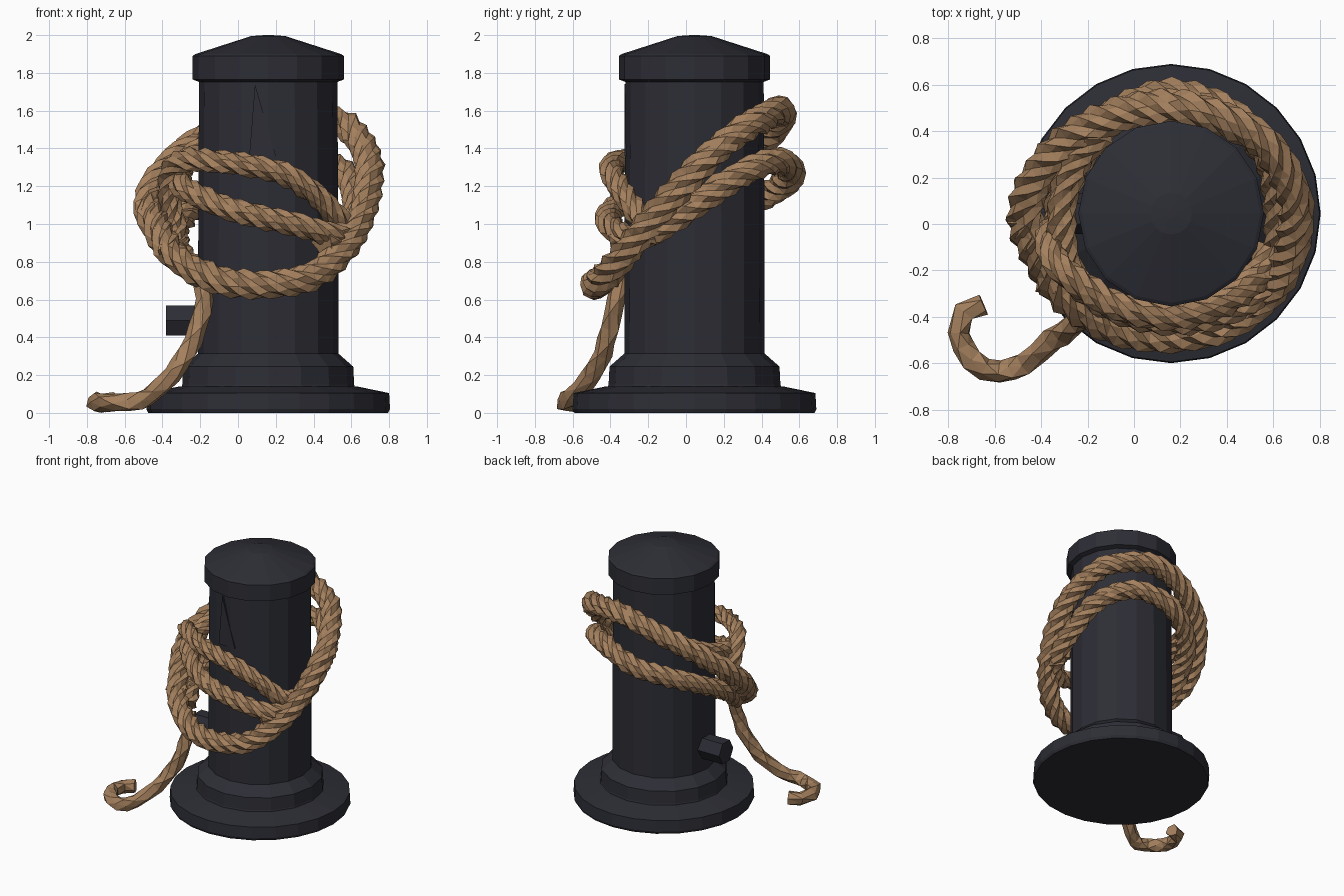
import bpy, bmesh, math, random
from mathutils import Vector, Quaternion

random.seed(4)
if "Cube" in bpy.data.objects:
    bpy.data.objects.remove(bpy.data.objects["Cube"])

CX, CY = 0.16, 0.045  # axis of the post


def material(name, rgb):
    m = bpy.data.materials.new(name)
    m.use_nodes = True
    colour = (*rgb, 1)
    m.diffuse_color = colour
    m.node_tree.nodes["Principled BSDF"].inputs["Base Color"].default_value = colour
    return m


IRON = material("dark iron", (0.026, 0.027, 0.036))
HEMP = material("tan rope", (0.37, 0.215, 0.11))


def add_object(name, bm, mat):
    bmesh.ops.recalc_face_normals(bm, faces=bm.faces[:])
    me = bpy.data.meshes.new(name)
    bm.to_mesh(me)
    bm.free()
    me.materials.append(mat)
    ob = bpy.data.objects.new(name, me)
    bpy.context.collection.objects.link(ob)


def skin(bm, rings):
    """Join equal rings of points into a capped tube."""
    loops = [[bm.verts.new(p) for p in ring] for ring in rings]
    n = len(loops[0])
    for a, b in zip(loops, loops[1:]):
        for i in range(n):
            j = (i + 1) % n
            bm.faces.new((a[i], a[j], b[j], b[i]))
    bm.faces.new(loops[0][::-1])
    bm.faces.new(loops[-1])


def lathe(name, profile, sides):
    """Solid of revolution about the post axis from (radius, height) pairs."""
    bm = bmesh.new()
    skin(bm, [[(CX + r * math.cos(math.tau * i / sides),
                CY + r * math.sin(math.tau * i / sides), z)
               for i in range(sides)] for r, z in profile])
    add_object(name, bm, IRON)


def polar(points):
    return [Vector((CX + r * math.cos(math.radians(a)),
                    CY + r * math.sin(math.radians(a)), z)) for a, r, z in points]


def spline(pts, step):
    """Evenly spaced points on a curve through pts."""
    pts = [2 * pts[0] - pts[1]] + pts + [2 * pts[-1] - pts[-2]]
    out = []
    for a, b, c, d in zip(pts, pts[1:], pts[2:], pts[3:]):
        n = max(1, round((c - b).length / step))
        for k in range(n):
            t = k / n
            out.append(0.5 * (2 * b + (c - a) * t + (2 * a - 5 * b + 4 * c - d) * t * t
                              + (3 * b - a - 3 * c + d) * t ** 3))
    return out + [pts[-2]]


def rope(name, pts, radius, lobes=5, pitch=0.52, step=0.045, groove=0.76):
    """Sweep a lobed, twisting section along a path."""
    path = spline(pts, step)
    tangent = (path[1] - path[0]).normalized()
    side = tangent.orthogonal().normalized()
    twist, rings = 0, []
    for i, p in enumerate(path):
        new = (path[min(i + 1, len(path) - 1)] - path[max(i - 1, 0)]).normalized()
        side = tangent.rotation_difference(new) @ side
        tangent = new
        if i:
            twist += (p - path[i - 1]).length / pitch * math.tau
        ring = []
        for k in range(lobes * 2):
            r = radius * (groove if k % 2 else 1) * random.uniform(0.93, 1.07)
            q = Quaternion(tangent, twist + math.pi * k / lobes)
            ring.append(p + (q @ side) * r)
        rings.append(ring)
    bm = bmesh.new()
    skin(bm, rings)
    bmesh.ops.triangulate(bm, faces=bm.faces[:])
    add_object(name, bm, HEMP)


# Iron post: flange, stepped collar, shaft and domed cap
lathe("base_flange", [(0.635, 0), (0.645, 0.02), (0.64, 0.105), (0.47, 0.14)], 24)
lathe("base_collar", [(0.47, 0.1), (0.455, 0.15), (0.45, 0.245), (0.365, 0.32)], 16)
lathe("shaft", [(0.372, 0.25), (0.37, 1.1), (0.366, 1.8)], 16)
lathe("cap", [(0.36, 1.75), (0.4, 1.765), (0.4, 1.89), (0.385, 1.9),
              (0.09, 1.995), (0.02, 2.0)], 16)

# Hexagonal peg on the side of the shaft
bm = bmesh.new()
skin(bm, [[(x, CY + 0.088 * math.cos(math.tau * i / 6),
            0.49 + 0.092 * math.sin(math.tau * i / 6)) for i in range(6)]
          for x in (-0.1, -0.38)])
add_object("peg", bm, IRON)

# Narrow raised sliver on the front of the shaft
bm = bmesh.new()
skin(bm, [[(0.06, y, 1.36), (0.2, y, 1.36), (0.09, y, 1.74)] for y in (-0.29, -0.325)])
add_object("shaft_sliver", bm, IRON)

# Large tilted loop, low at the front and high at the back
ring = [(180, .635, 1.1), (210, .59, .85), (240, .55, .71), (270, .525, .68),
        (300, .53, .74), (330, .54, .97), (0, .54, 1.28), (25, .515, 1.47),
        (45, .49, 1.55), (80, .455, 1.6), (115, .48, 1.52), (150, .56, 1.35)]
rope("large_loop", polar(ring + ring[:2]), 0.081)

# Second turn round the back
rope("back_turn", polar([
    (305, .5, .9), (335, .49, .97), (0, .465, 1.1), (30, .485, 1.26), (60, .495, 1.33),
    (85, .51, 1.29), (105, .505, 1.22), (130, .48, 1.15), (160, .47, 1.05),
    (190, .5, .92), (215, .52, .77)]), 0.076)

# Upper front turn with its bend on the right
rope("upper_front_turn", polar([
    (342, .45, 1.0), (325, .46, 1.02), (305, .45, 1.15), (285, .44, 1.25),
    (265, .44, 1.3), (240, .46, 1.33), (220, .49, 1.34), (206, .53, 1.33),
    (196, .54, 1.25), (190, .53, 1.12), (190, .5, .98), (203, .51, .85)]), 0.066)

# Middle front turn
rope("middle_front_turn", polar([
    (337, .49, .95), (315, .5, .94), (295, .48, .98), (270, .46, 1.03),
    (245, .47, 1.08), (225, .49, 1.14), (208, .51, 1.2), (190, .48, 1.24),
    (170, .47, 1.29), (150, .47, 1.36), (130, .46, 1.45)]), 0.068)

# Loose tail curling on the ground
rope("rope_tail", [Vector(p) for p in [
    (-.2, -.31, .76), (-.18, -.37, .6), (-.24, -.42, .38), (-.35, -.5, .2),
    (-.47, -.6, .09), (-.58, -.64, .056), (-.7, -.585, .056), (-.755, -.47, .056),
    (-.73, -.38, .056), (-.65, -.345, .06)]],
    0.054, lobes=3, pitch=0.7, step=0.08, groove=0.85)
